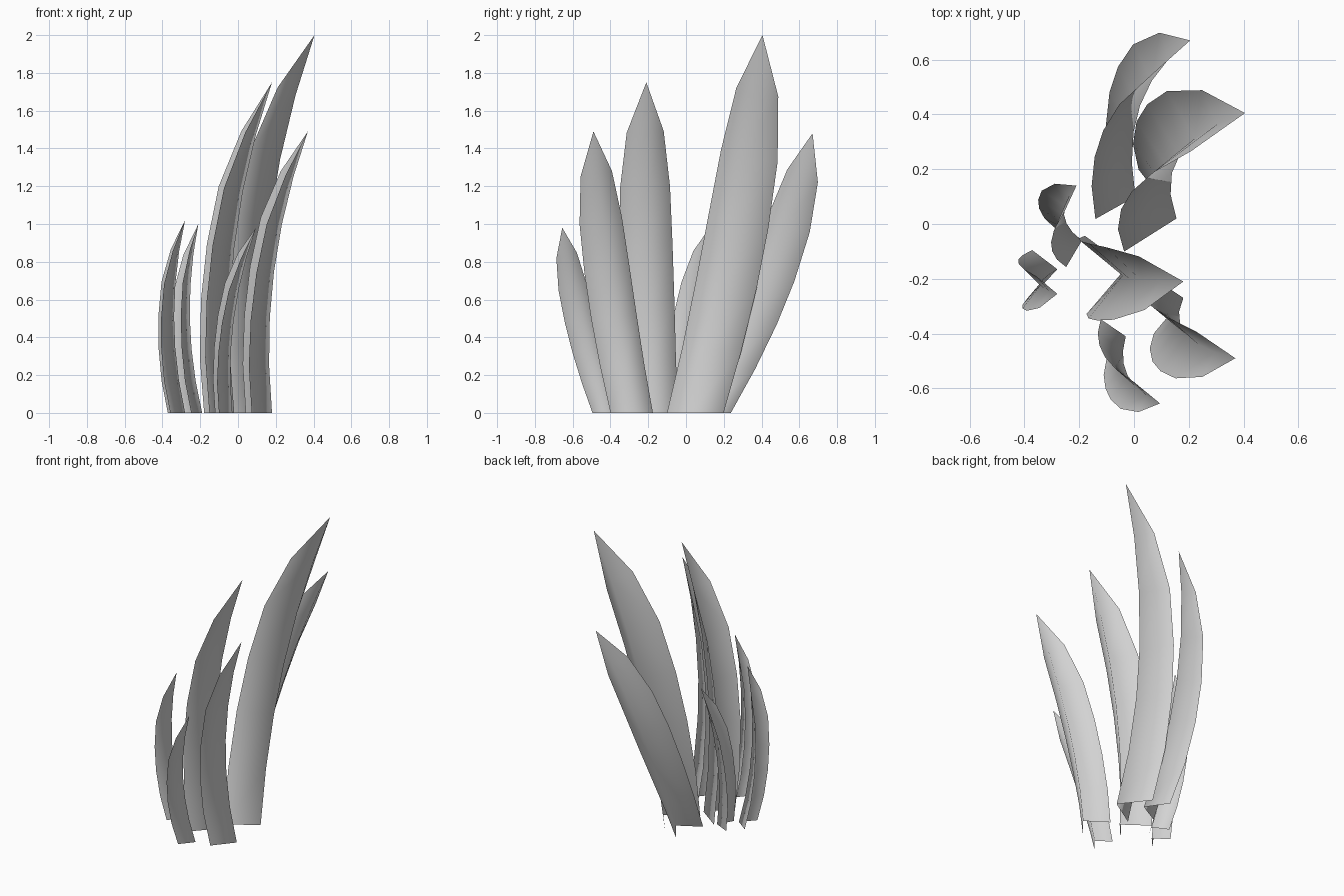
import bpy
import bmesh
import math
from mathutils import Vector

old = bpy.data.objects.get("Cube")
if old:
    bpy.data.objects.remove(old, do_unlink=True)

# One plain grey for every blade
grey = bpy.data.materials.new("pale_grey")
grey.use_nodes = True
colour = (0.65, 0.65, 0.65, 1)
grey.diffuse_color = colour
grey.node_tree.nodes["Principled BSDF"].inputs["Base Color"].default_value = colour

# Cross-sections from base to tip: height fraction, half width, fold depth
RINGS = [(0, 1, 1.1), (0.17, 1.04, 1.1), (0.34, 1.07, 1.05),
         (0.5, 1.06, 0.98), (0.67, 1.0, 0.86), (0.84, 0.74, 0.5)]
WIDTH = 0.076
BOW = 0.23


def make_blade(name, foot, tip, yaw):
    """Folded leaf whose keel runs from foot (x, y) to tip (x, y, z)."""
    height = tip[2]
    axis = Vector((math.cos(yaw), math.sin(yaw), 0))
    side = Vector((-math.sin(yaw), math.cos(yaw), 0))
    start = Vector((foot[0], foot[1], 0))
    lean = Vector(tip) - start
    bm = bmesh.new()
    rows = []
    for t, width, depth in RINGS:
        bow = t * (1 - t)
        keel = start + lean * t - axis * (BOW * height * bow)
        keel.y += lean.y * 0.2 * bow
        slope = Vector((lean.x, lean.y, 0)) / height + axis * (BOW * (2 * t - 1))
        row = []
        for s in (-1, 0, 1):
            off = (side * s * width - axis * abs(s) * depth) * WIDTH * height
            # Tilt each section square to the lean, keeping the foot flat
            off.z = -off.dot(slope) * min(1, 2 * t)
            row.append(bm.verts.new(keel + off))
        rows.append(row)
    for low, high in zip(rows, rows[1:]):
        for i in range(2):
            bm.faces.new((low[i], low[i + 1], high[i + 1], high[i]))
    point = bm.verts.new(tip)
    for i in range(2):
        bm.faces.new((rows[-1][i], rows[-1][i + 1], point))
    for face in bm.faces:
        face.smooth = True
    mesh = bpy.data.meshes.new(name)
    bm.to_mesh(mesh)
    bm.free()
    mesh.materials.append(grey)
    bpy.context.collection.objects.link(bpy.data.objects.new(name, mesh))


# Blades: name, foot, tip, turn in degrees
BLADES = [
    ("tallest_blade", (0.155, 0.02), (0.405, 0.405, 2.0), -10),
    ("back_blade", (0.005, 0.10), (0.205, 0.67, 1.48), -13),
    ("middle_blade", (-0.02, -0.16), (0.18, -0.21, 1.75), 6),
    ("front_blade", (0.18, -0.27), (0.37, -0.49, 1.49), 8),
    ("front_short_blade", (-0.03, -0.41), (0.095, -0.655, 0.98), 8),
    ("side_back_short_blade", (-0.19, -0.06), (-0.21, 0.14, 1.0), 17),
    ("side_front_short_blade", (-0.28, -0.165), (-0.28, -0.255, 1.02), 5),
]
for name, foot, tip, turn in BLADES:
    make_blade(name, foot, tip, math.radians(turn))
